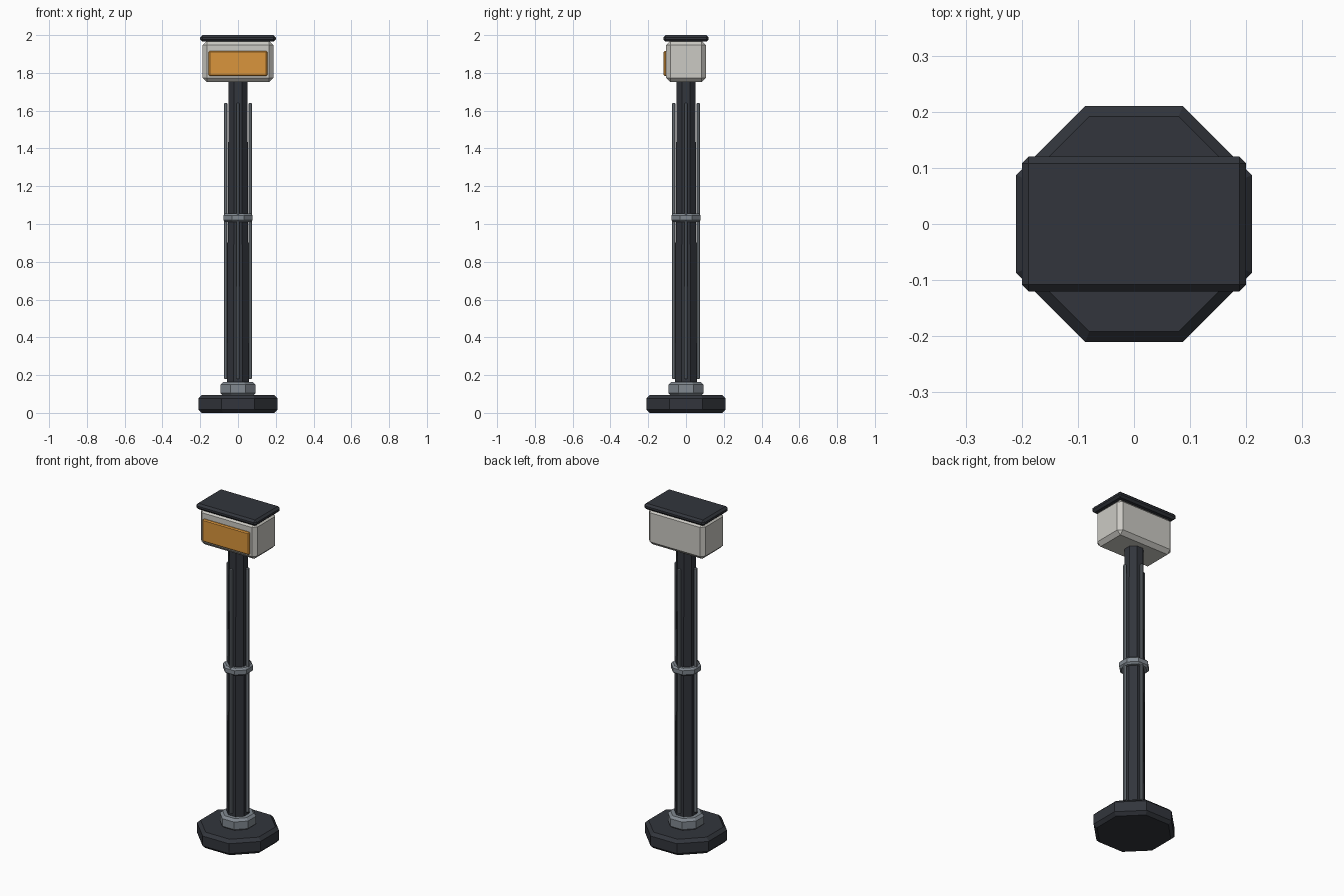
import bpy, math

if "Cube" in bpy.data.objects:
    bpy.data.objects.remove(bpy.data.objects["Cube"])


def material(name, rgb):
    m = bpy.data.materials.new(name)
    m.diffuse_color = (*rgb, 1)
    m.use_nodes = True
    m.node_tree.nodes["Principled BSDF"].inputs["Base Color"].default_value = m.diffuse_color
    return m


DARK = material("dark_metal", (0.032, 0.036, 0.045))
STEEL = material("steel", (0.22, 0.25, 0.28))
SHELL = material("shell", (0.60, 0.59, 0.55))
AMBER = material("amber", (0.70, 0.30, 0.045))


def finish(name, mat, bevel):
    ob = bpy.context.object
    ob.name = name
    ob.data.materials.append(mat)
    bpy.ops.object.transform_apply(location=False, rotation=True, scale=True)
    if bevel:
        mod = ob.modifiers.new("chamfer", 'BEVEL')
        mod.width = bevel
        mod.segments = 1
        mod.limit_method = 'ANGLE'
        mod.angle_limit = math.radians(60)
    return ob


def octagon(name, r0, r1, z0, z1, mat, bevel=0):
    # r0 and r1 are distances to the flats at the bottom and top
    k = 1 / math.cos(math.pi / 8)
    bpy.ops.mesh.primitive_cone_add(vertices=8, radius1=r0 * k, radius2=r1 * k,
                                    depth=z1 - z0, location=(0, 0, (z0 + z1) / 2),
                                    rotation=(0, 0, math.pi / 8))
    return finish(name, mat, bevel)


def box(name, lo, hi, mat, bevel=0):
    bpy.ops.mesh.primitive_cube_add(size=1, location=[(a + b) / 2 for a, b in zip(lo, hi)])
    bpy.context.object.scale = [b - a for a, b in zip(lo, hi)]
    return finish(name, mat, bevel)


# Foot and post
octagon("base", 0.21, 0.21, 0, 0.095, DARK, 0.018)
octagon("base_collar", 0.093, 0.093, 0.09, 0.163, STEEL, 0.014)
octagon("post", 0.058, 0.05, 0.15, 1.76, DARK)
octagon("middle_ring", 0.077, 0.077, 1.01, 1.055, STEEL, 0.01)

# Slim rods running up the four sides of the post
for i in range(4):
    a = i * math.pi / 2
    bpy.ops.mesh.primitive_cylinder_add(vertices=8, radius=0.009, depth=1.46,
                                        location=(0.064 * math.cos(a), 0.064 * math.sin(a), 0.91))
    finish(f"rod_{i + 1}", STEEL, 0.003)

# Head with display panel and roof
box("head", (-0.187, -0.105, 1.752), (0.187, 0.105, 1.97), SHELL, 0.022)
box("display_panel", (-0.155, -0.118, 1.783), (0.155, -0.1, 1.917), AMBER, 0.006)
box("roof", (-0.2, -0.12, 1.965), (0.2, 0.12, 2.0), DARK, 0.012)
